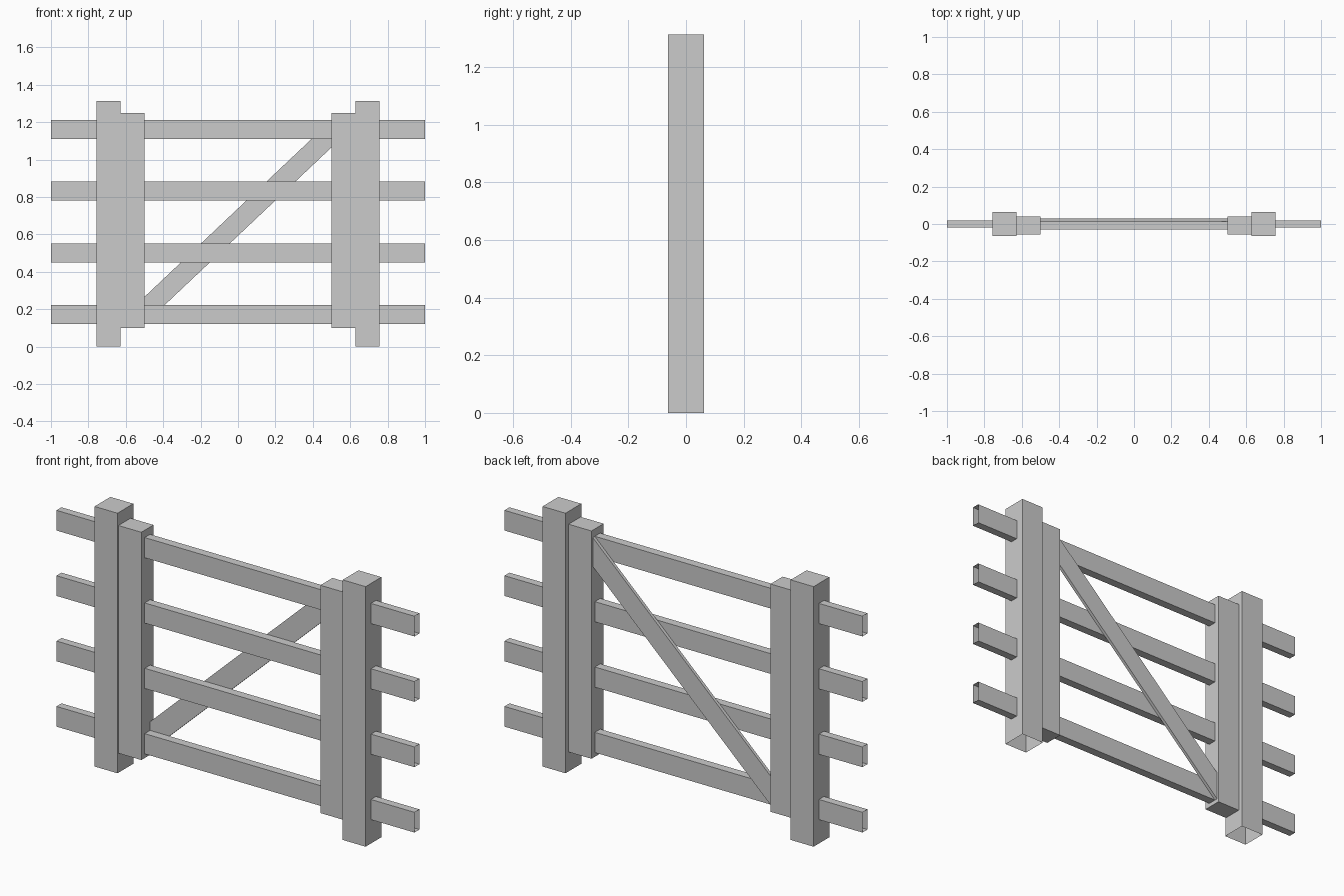
import bpy, bmesh
from mathutils import Vector

if "Cube" in bpy.data.objects:
    bpy.data.objects.remove(bpy.data.objects["Cube"])

grey = bpy.data.materials.new("plain_grey")
grey.diffuse_color = (0.6, 0.6, 0.6, 1)
grey.use_nodes = True
grey.node_tree.nodes["Principled BSDF"].inputs["Base Color"].default_value = grey.diffuse_color


def prism(name, profile, y0, y1, open_dirs=()):
    """Extrude an x-z outline from y0 to y1; drop the faces looking along open_dirs."""
    bm = bmesh.new()
    face = bm.faces.new([bm.verts.new((x, y0, z)) for x, z in profile])
    ext = bmesh.ops.extrude_face_region(bm, geom=[face], use_keep_orig=True)
    verts = [g for g in ext["geom"] if isinstance(g, bmesh.types.BMVert)]
    bmesh.ops.translate(bm, verts=verts, vec=(0, y1 - y0, 0))
    bmesh.ops.recalc_face_normals(bm, faces=bm.faces)
    bm.normal_update()
    gone = [f for f in bm.faces if any(f.normal.dot(Vector(d)) > 0.99 for d in open_dirs)]
    bmesh.ops.delete(bm, geom=gone, context='FACES')
    mesh = bpy.data.meshes.new(name)
    bm.to_mesh(mesh)
    bm.free()
    mesh.materials.append(grey)
    ob = bpy.data.objects.new(name, mesh)
    bpy.context.collection.objects.link(ob)
    return ob


def box(name, xa, xb, y0, y1, z0, z1, open_dirs=()):
    x0, x1 = min(xa, xb), max(xa, xb)
    return prism(name, [(x0, z0), (x1, z0), (x1, z1), (x0, z1)], y0, y1, open_dirs)


ENDS = [(1, 0, 0), (-1, 0, 0)]
RAIL_Z = [0.12 + 0.33 * i for i in range(4)]
RAIL_H = 0.102

for s, side in ((-1, "left"), (1, "right")):
    # fence post, open underneath
    box(f"fence_post_{side}", s * 0.757, s * 0.629, -0.063, 0.063, 0, 1.313, [(0, 0, -1)])
    # upright of the gate
    box(f"gate_upright_{side}", s * 0.628, s * 0.5, -0.057, 0.04, 0.099, 1.249)
    # fence rail stubs with open ends
    for i, z in enumerate(RAIL_Z):
        box(f"fence_rail_{side}_{i + 1}", s * 1.0, s * 0.757, -0.02, 0.02, z, z + RAIL_H, ENDS)

# gate rails between the uprights
for i, z in enumerate(RAIL_Z):
    box(f"gate_rail_{i + 1}", -0.5, 0.5, -0.03, 0.013, z, z + RAIL_H, ENDS)

# diagonal brace on the back of the gate
prism("diagonal_brace", [(-0.5, 0.12), (0.5, 1.065), (0.5, 1.211), (-0.5, 0.266)],
      0.013, 0.029, ENDS)
